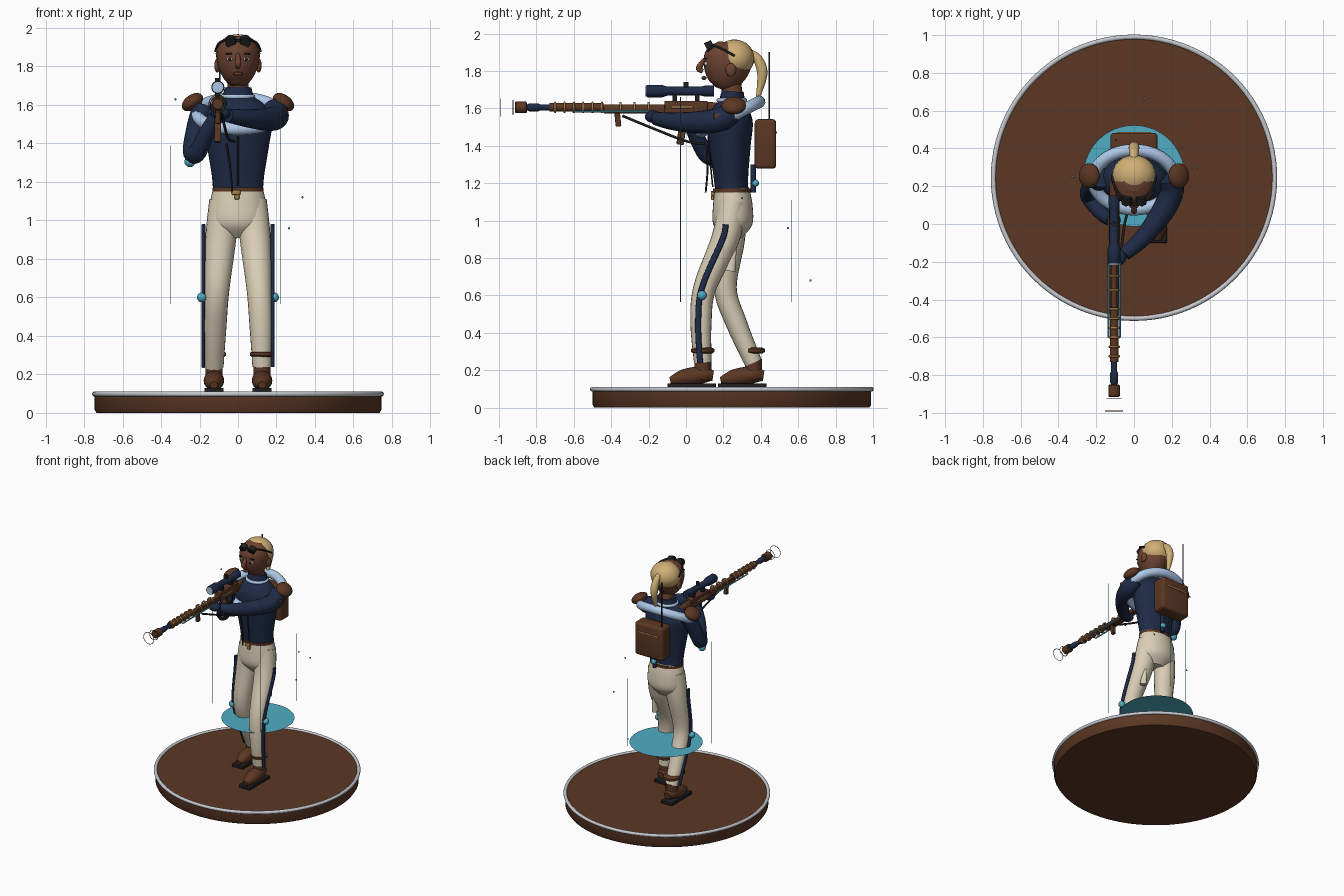
import bpy, bmesh, math
from mathutils import Vector, Matrix, Euler

if "Cube" in bpy.data.objects:
    bpy.data.objects.remove(bpy.data.objects["Cube"])


def material(name, red, green, blue):
    mat = bpy.data.materials.new(name)
    mat.use_nodes = True
    color = (red, green, blue, 1)
    mat.diffuse_color = color
    mat.node_tree.nodes["Principled BSDF"].inputs["Base Color"].default_value = color
    return mat


LEATHER = material("brown leather", .105, .038, .017)
SKIN = material("skin", .15, .056, .03)
NAVY = material("navy cloth", .013, .024, .062)
CREAM = material("cream cloth", .7, .62, .47)
PALE = material("pale blue", .42, .57, .8)
BLONDE = material("blonde hair", .62, .43, .18)
CYAN = material("cyan glow", .08, .42, .55)
BLACK = material("black rubber", .014, .013, .013)
SILVER = material("silver trim", .56, .58, .62)
GOLD = material("gold metal", .4, .22, .07)


def add(name, mat, bm):
    bmesh.ops.recalc_face_normals(bm, faces=bm.faces)
    mesh = bpy.data.meshes.new(name)
    bm.to_mesh(mesh)
    bm.free()
    mesh.materials.append(mat)
    mesh.shade_smooth()
    mesh.set_sharp_from_angle(angle=math.radians(40))
    bpy.context.collection.objects.link(bpy.data.objects.new(name, mesh))


def sample(values, t):
    """Value at fraction t of an evenly spaced list."""
    place = t * (len(values) - 1)
    index = min(int(place), len(values) - 2)
    return values[index] + (values[index + 1] - values[index]) * (place - index)


def smooth_path(points, steps):
    """Catmull-Rom through points that carry their radius as fourth component."""
    padded = [points[0], *points, points[-1]]
    path = []
    for a, b, c, d in zip(padded, padded[1:], padded[2:], padded[3:]):
        for step in range(steps):
            t = step / steps
            path.append(b + ((c - a) * t + (2 * a - 5 * b + 4 * c - d) * t * t
                             + (3 * b - a - 3 * c + d) * t ** 3) / 2)
    return path + [points[-1]]


def tube(name, mat, path, radii, depth=1, sides=20, steps=6):
    """Closed loft along a path; depth flattens the section."""
    last = len(path) - 1
    points = [Vector((*p, sample(radii, i / last))) for i, p in enumerate(path)]
    points = smooth_path(points, steps)
    centres = [p.to_3d() for p in points]
    last = len(points) - 1
    tangents = [(centres[min(i + 1, last)] - centres[max(i - 1, 0)]).normalized()
                for i in range(last + 1)]
    axis = min(Matrix.Identity(3), key=lambda row: max(abs(t.dot(row)) for t in tangents))
    bm = bmesh.new()
    rings = []
    for centre, tangent, point in zip(centres, tangents, points):
        u = (axis - tangent * axis.dot(tangent)).normalized() * point.w
        v = tangent.cross(u) * depth
        turns = [math.tau * k / sides for k in range(sides)]
        rings.append([bm.verts.new(centre + u * math.cos(a) + v * math.sin(a)) for a in turns])
    for a, b in zip(rings, rings[1:]):
        for k in range(sides):
            bm.faces.new((a[k], a[k - 1], b[k - 1], b[k]))
    bm.faces.new(rings[0])
    bm.faces.new(rings[-1])
    add(name, mat, bm)


def rod(name, mat, start, end, radius):
    tube(name, mat, [start, end], [radius, radius], sides=12, steps=1)


def loft(name, mat, rings, depth=1.0, x=0, steps=6, sides=32):
    """Upright form from (height, y, half width) rings."""
    tube(name, mat, [(x, y, z) for z, y, r in rings], [r for z, y, r in rings],
         depth, sides, steps)


def placed(loc, size, rot):
    return Matrix.LocRotScale(Vector(loc), Euler(map(math.radians, rot)), Vector(size))


def ball(name, mat, loc, size, rot=(0, 0, 0)):
    bm = bmesh.new()
    bmesh.ops.create_uvsphere(bm, u_segments=24, v_segments=14, radius=1,
                              matrix=placed(loc, size, rot))
    add(name, mat, bm)


def box(name, mat, loc, size, tilt=0, bevel=.004):
    bm = bmesh.new()
    bmesh.ops.create_cube(bm, size=1, matrix=placed(loc, size, (tilt, 0, 0)))
    bmesh.ops.bevel(bm, geom=bm.edges[:], offset=bevel, segments=3, affect='EDGES', profile=.5)
    add(name, mat, bm)


def ring(name, mat, loc, rx, ry, thick, tilt=0, count=64, sides=10):
    bm = bmesh.new()
    grid = []
    for i in range(count):
        a = math.tau * i / count
        grid.append([])
        for j in range(sides):
            b = math.tau * j / sides
            out = thick * math.cos(b)
            grid[i].append(bm.verts.new(((rx + out) * math.cos(a), (ry + out) * math.sin(a),
                                         thick * math.sin(b))))
    for i in range(count):
        for j in range(sides):
            bm.faces.new((grid[i][j], grid[i - 1][j], grid[i - 1][j - 1], grid[i][j - 1]))
    bm.transform(placed(loc, (1, 1, 1), (tilt, 0, 0)))
    add(name, mat, bm)


# Display base, glowing disc, beams and sparks
MID = .245
loft("base", LEATHER, [(0, MID, .735), (.015, MID, .745), (.1, MID, .745)], steps=1, sides=96)
ring("base_rim", SILVER, (0, MID, .098), .745, .745, .013, count=96)
disc = bmesh.new()
bmesh.ops.create_circle(disc, cap_ends=True, segments=64, radius=.268,
                        matrix=Matrix.Translation((0, .255, .515)))
add("glow_disc", CYAN, disc)
for x, y, top in ((-.35, .175, 1.39), (.22, -.03, 1.66), (.125, .565, 1.11)):
    rod("light_beam", CYAN, (x, y, .565), (x, y, top), .002)
for spot in ((.335, .3, 1.12), (.265, .545, .96), (.055, .665, .68), (-.325, .25, 1.63)):
    ball("spark", CYAN, spot, [.006] * 3)

# Trousers with stripes, cuffs and boots: left leg forward, right leg back
loft("hips", CREAM, [(1.17, MID, .128), (1.08, .25, .147), (.98, .25, .145), (.91, .25, .07)], .72)
LEG_X = (.07, .09, .11, .12, .125)
LEG_Z = (1.1, .9, .64, .45, .24)
for side, s, leg_y in (("left", 1, (.25, .21, .1, .08, .09)), ("right", -1, (.25, .24, .21, .27, .36))):
    joints = [Vector((s * x, y, z)) for x, y, z in zip(LEG_X, leg_y, LEG_Z)]
    tube(side + "_leg", CREAM, joints, (.08, .08, .065, .06, .05), .94)
    seam = [Vector((s * .18, j.y - .015, j.z)) for j in (joints[0].lerp(joints[1], .6), *joints[1:])]
    tube(side + "_stripe", NAVY, seam, (.01, .01), 1.6)
    ball(side + "_knee_light", CYAN, seam[2] + Vector((s * .008, 0, -.04)), [.025] * 3)
    x, y, z = joints[-1]
    loft(side + "_cuff", LEATHER, [(.29, y, .05), (.297, y, .062), (.313, y, .062), (.32, y, .05)],
         x=x, steps=1)
    box(side + "_sole", BLACK, (x, y - .06, .118), (.1, .26, .024))
    toe = [(x, y + back, height) for back, height in ((.055, .17), (0, .175), (-.1, .16), (-.175, .145))]
    tube(side + "_boot", LEATHER, toe, (.03, .05, .05, .02), .9)
    rod(side + "_boot_ankle", LEATHER, (x, y, .15), (x, y, .26), .045)
loft("thigh_pouch", CREAM, [(.73, .235, .022), (.78, .245, .018), (.87, .262, .006)], 1.3, x=.11, steps=1)

# Jacket, belt, collar and scarf
loft("jacket", NAVY, [(1.16, MID, .13), (1.24, .24, .137), (1.4, .235, .163), (1.52, .235, .18),
                      (1.59, .24, .15), (1.645, MID, .08)], .68)
loft("belt", LEATHER, [(1.15, MID, .133), (1.17, MID, .133)], .76, steps=1)
box("buckle", GOLD, (-.01, .143, 1.145), (.045, .02, .025))
box("buckle_tab", GOLD, (-.005, .142, 1.122), (.025, .015, .025))
tube("zip", BLACK, [(0, .143, 1.18), (0, .122, 1.4), (0, .118, 1.53)], (.004, .004))
loft("collar", NAVY, [(1.62, MID, .085), (1.69, .25, .07)], .85, steps=1)
ring("collar_trim", PALE, (0, MID, 1.643), .078, .07, .012)
ring("scarf", PALE, (0, .235, 1.555), .215, .175, .034, tilt=27)

# Arms: the left supports the barrel, the right holds the grip
tube("left_arm", NAVY, [(.185, .25, 1.58), (.2, .18, 1.54), (.155, .07, 1.525), (.05, -.07, 1.53),
                        (-.05, -.16, 1.545)], (.06, .064, .06, .047, .036))
tube("right_arm", NAVY, [(-.18, .25, 1.58), (-.21, .21, 1.49), (-.235, .16, 1.36), (-.21, .11, 1.355),
                         (-.16, .05, 1.46), (-.115, .02, 1.54)], (.06, .05, .035))
ball("left_glove", NAVY, (-.085, -.175, 1.555), (.045, .045, .033))
ball("right_glove", NAVY, (-.105, .02, 1.545), (.035, .035, .045))
ball("right_elbow_light", CYAN, (-.25, .15, 1.305), [.028] * 3)
for s in (1, -1):
    ball("shoulder_guard", LEATHER, (s * .237, .255, 1.615), (.062, .066, .038), (0, s * 35, 0))
box("sleeve_badge", LEATHER, (.255, .17, 1.558), (.01, .045, .03))

# Head, face, hair and goggles
rod("neck", SKIN, (0, .25, 1.66), (0, .235, 1.77), .055)
loft("head", SKIN, [(1.703, .185, .03), (1.73, .195, .067), (1.79, .21, .1), (1.86, .225, .112),
                    (1.915, .235, .095), (1.95, .24, .055)], 1.16)
ball("hair", BLONDE, (0, .258, 1.868), (.116, .108, .1))
tube("nose", SKIN, [(0, .1, 1.865), (0, .08, 1.835), (0, .069, 1.812), (0, .09, 1.798)], (.009, .018, .012))
ball("lips", LEATHER, (0, .096, 1.762), (.026, .014, .01))
for s in (1, -1):
    ball("ear", SKIN, (s * .108, .24, 1.805), (.015, .028, .036))
    ball("eye", SILVER, (s * .043, .108, 1.838), (.017, .012, .011))
    ball("pupil", BLACK, (s * .043, .098, 1.838), (.008, .005, .009))
    box("eyebrow", BLACK, (s * .045, .106, 1.866), (.038, .012, .007), bevel=.002)
    rod("goggle_lens", BLACK, (s * .038, .108, 1.922), (s * .038, .145, 1.94), .028)
    tube("goggle_strap", BLACK, [(s * .06, .138, 1.94), (s * .1, .19, 1.92), (s * .117, .26, 1.88)],
         (.006, .006))
rod("goggle_bridge", BLACK, (-.03, .12, 1.935), (.03, .12, 1.935), .007)
loft("ponytail", BLONDE, [(1.9, .34, .018), (1.86, .385, .026), (1.78, .408, .027), (1.64, .38, .008)])

# Backpack with aerial and hanging tool
box("backpack", LEATHER, (0, .425, 1.41), (.25, .115, .265), bevel=.02)
box("backpack_flap", GOLD, (0, .483, 1.47), (.18, .008, .01), bevel=.002)
rod("aerial", BLACK, (-.095, .445, 1.5), (-.095, .445, 1.9), .005)
rod("back_tool", NAVY, (.03, .36, 1.15), (.03, .36, 1.3), .014)
ball("back_tool_light", CYAN, (.03, .37, 1.2), [.02] * 3)

# Long rifle pointing forward
GUN, BORE, SIGHT = -.105, 1.605, 1.692


def turned(name, mat, profile, z=BORE):
    tube(name, mat, [(GUN, y, z) for y, r in profile], [r for y, r in profile], steps=1)


turned("muzzle_brake", LEATHER, [(-.915, .026), (-.91, .031), (-.855, .031), (-.85, .025)])
turned("suppressor", NAVY, [(-.85, .015), (-.84, .021), (-.79, .021), (-.78, .016), (-.73, .016)])
turned("barrel_shroud", LEATHER, [(-.73, .023), (-.44, .023)])
turned("barrel", LEATHER, [(-.74, .015), (-.1, .015)])
for i in range(6):
    ring("barrel_band", GOLD, (GUN, -.7 + i * .05, BORE), .025, .025, .006, tilt=90, count=24)
for y, radius in ((-.99, .046), (-.925, .038)):
    ring("muzzle_ring", LEATHER, (GUN, y, BORE), radius, radius, .002, tilt=90)
for i in range(3):
    ring("fore_band", GOLD, (GUN, -.35 + i * .075, BORE), .024, .024, .006, tilt=90, count=24)
box("fore_stock", LEATHER, (GUN, -.27, 1.59), (.045, .34, .035))
for s in (1, -1):
    rod("power_line", CYAN, (GUN + s * .03, -.6, 1.583), (GUN + s * .03, -.2, 1.583), .005)
box("receiver", LEATHER, (GUN, 0, BORE), (.055, .23, .07))
box("receiver_plate", GOLD, (GUN, -.02, BORE), (.064, .12, .012))
tube("butt_stock", LEATHER, [(GUN, .1, 1.6), (GUN, .24, 1.585)], (.022, .026), 1.6)
box("magazine", LEATHER, (GUN, -.02, 1.49), (.035, .04, .17), tilt=-8)
box("pistol_grip", BLACK, (GUN, .07, 1.53), (.032, .04, .1), tilt=18)
box("fore_grip", LEATHER, (GUN, -.365, 1.545), (.026, .03, .085), tilt=6)
turned("scope", NAVY, [(-.21, .03), (-.205, .034), (-.13, .034), (-.1, .024), (.08, .024),
                       (.1, .029), (.15, .029)], SIGHT)
turned("scope_lens", PALE, [(-.216, .029), (-.209, .029)], SIGHT)
rod("scope_turret", BLACK, (GUN, 0, 1.7), (GUN, 0, 1.74), .014)
for y in (-.06, .06):
    box("scope_mount", BLACK, (GUN, y, 1.655), (.03, .025, .05))

# Sling and its loose end
tube("sling", BLACK, [(-.085, -.34, 1.56), (-.07, -.17, 1.49), (-.05, 0, 1.425), (-.02, .1, 1.41)],
     (.007, .007))
tube("sling_tail", BLACK, [(-.06, .11, 1.4), (-.04, .115, 1.27), (-.03, .105, 1.15)], (.005, .005))
